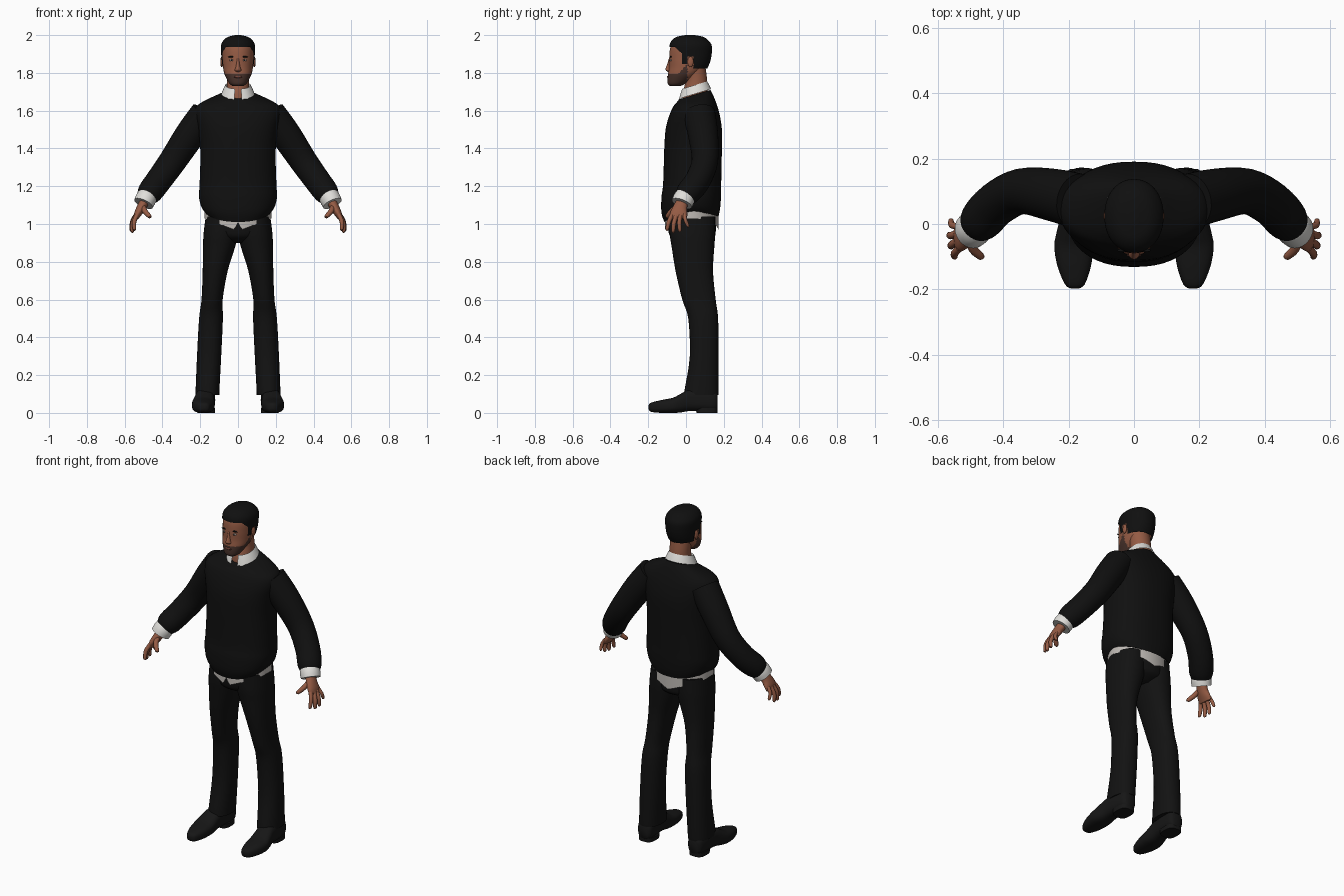
import bpy, bmesh, math
from mathutils import Vector

if "Cube" in bpy.data.objects:
    bpy.data.objects.remove(bpy.data.objects["Cube"])

def material(name, r, g, b):
    m = bpy.data.materials.new(name)
    m.diffuse_color = (r, g, b, 1)
    m.use_nodes = True
    m.node_tree.nodes["Principled BSDF"].inputs["Base Color"].default_value = m.diffuse_color
    return m

SKIN = material("warm skin", .30, .105, .058)
HAIR = material("black hair", .005, .005, .005)
BEARD = material("beard brown", .065, .032, .024)
KNIT = material("black knit", .005, .005, .005)
CLOTH = material("trouser black", .006, .006, .006)
LEATHER = material("shoe black", .008, .008, .008)
WHITE = material("shirt white", .74, .73, .70)
GREY = material("shirt tail grey", .52, .49, .46)
EYE = material("eye white", .45, .40, .37)
LIP = material("lip brown", .16, .055, .04)

def spline(pts, n):
    """Smooth curve through tuples of any length."""
    p = [pts[0]] + list(pts) + [pts[-1]]
    out = []
    for i in range(1, len(p) - 2):
        for k in range(n):
            t = k / n
            out.append([.5 * (2*b + (c-a)*t + (2*a-5*b+4*c-d)*t*t + (3*b-a-3*c+d)*t**3)
                        for a, b, c, d in zip(p[i-1], p[i], p[i+1], p[i+2])])
    return out + [list(pts[-1])]

def build(name, rows, mats, mirror=False, closed=True, caps=True, rule=None, keep=None):
    """Skin rows of points into one object, or a left/right pair."""
    for sx, label in ((1, "left_"), (-1, "right_")) if mirror else ((1, ""),):
        bm = bmesh.new()
        vs = [[bm.verts.new((p[0] * sx, p[1], p[2])) for p in row] for row in rows]
        n = len(rows[0])
        for a, b in zip(vs, vs[1:]):
            for i in range(n if closed else n - 1):
                j = (i + 1) % n
                bm.faces.new((a[i], a[j], b[j], b[i]))
        if caps:
            bm.faces.new(vs[0])
            bm.faces.new(vs[-1])
        bmesh.ops.recalc_face_normals(bm, faces=bm.faces)
        if keep:
            bad = [f for f in bm.faces if not keep(f.calc_center_median())]
            bmesh.ops.delete(bm, geom=bad, context='FACES')
        if rule:
            for f in bm.faces:
                f.material_index = rule(f.calc_center_median())
        me = bpy.data.meshes.new(label + name)
        bm.to_mesh(me)
        bm.free()
        for m in mats:
            me.materials.append(m)
        me.shade_smooth()
        me.set_sharp_from_angle(angle=math.radians(50))
        bpy.context.collection.objects.link(bpy.data.objects.new(label + name, me))

def loft(name, rings, mats, n=32, steps=4, power=2.0, axis='z', **kw):
    """Rings: position, centre x, low, high, half width, tilt, sag."""
    rows = []
    for z, cx, lo, hi, rx, tilt, sag in spline([tuple(r) + (0,) * (7 - len(r)) for r in rings], steps):
        row = []
        for i in range(n):
            a = 2 * math.pi * i / n
            c, s = math.cos(a), math.sin(a)
            u = math.copysign(abs(c) ** (2 / power), c)
            v = math.copysign(abs(s) ** (2 / power), s)
            x, w = cx + rx * u, (lo + hi) / 2 + (hi - lo) / 2 * v
            h = z + tilt * v * (hi - lo) / 2 - sag * v * v
            row.append((x, w, h) if axis == 'z' else (x, h, w))
        rows.append(row)
    build(name, rows, mats, **kw)

def tube(name, pts, mats, n=20, steps=4, **kw):
    """Points: x, y, z, thickness, depth; rings follow the path."""
    p = spline(pts, steps)
    rows = []
    for i, q in enumerate(p):
        t = (Vector(p[min(i+1, len(p)-1)][:3]) - Vector(p[max(i-1, 0)][:3])).normalized()
        e1 = Vector((0, 1, 0)).cross(t).normalized()
        e2 = t.cross(e1)
        rows.append([Vector(q[:3]) + e1 * q[3] * math.cos(2*math.pi*k/n)
                     + e2 * q[4] * math.sin(2*math.pi*k/n) for k in range(n)])
    build(name, rows, mats, **kw)

def blob(name, c, r, mat, mirror=False):
    """Small ellipsoid."""
    rows = [[(c[0] + r[0]*math.sin(t)*math.cos(a), c[1] + r[1]*math.sin(t)*math.sin(a), c[2] + r[2]*math.cos(t))
             for a in (2*math.pi*k/16 for k in range(16))]
            for t in (math.pi*(.03 + .94*i/10) for i in range(11))]
    build(name, rows, [mat], mirror=mirror)

# Sweater body
loft("sweater", [(1.06, 0, -.115, .172, .172, .1, .035), (1.09, 0, -.13, .18, .194, .06, .02),
                 (1.14, 0, -.13, .185, .206), (1.2, 0, -.122, .186, .204), (1.3, 0, -.118, .188, .2),
                 (1.4, 0, -.115, .19, .2), (1.5, 0, -.108, .19, .212), (1.57, 0, -.09, .18, .228),
                 (1.62, 0, -.068, .167, .222), (1.655, 0, -.05, .15, .17, .12),
                 (1.685, 0, -.037, .13, .088, .3)], [KNIT], n=48, power=2.3)

# Sleeves, cuffs
tube("sleeve", [(.172, .07, 1.585, .08, .085), (.252, .09, 1.475, .08, .08), (.345, .1, 1.335, .073, .07),
                (.42, .062, 1.23, .069, .068), (.466, .014, 1.168, .066, .066), (.484, -.006, 1.138, .052, .054)],
     [KNIT], n=28, mirror=True)
tube("cuff", [(.47, .01, 1.165, .048, .05), (.487, -.01, 1.135, .055, .057), (.5, -.022, 1.108, .053, .056)],
     [WHITE], n=28, mirror=True)

# Hands
tube("palm", [(.492, -.016, 1.125, .026, .03), (.513, -.032, 1.085, .024, .038),
              (.53, -.038, 1.055, .02, .046), (.541, -.04, 1.03, .013, .044)], [SKIN], mirror=True)
for name, a, b, r in (("index_finger", (.534, -.073, 1.05), (.549, -.1, .972), .0115),
                      ("middle_finger", (.54, -.052, 1.045), (.56, -.068, .962), .012),
                      ("ring_finger", (.542, -.03, 1.045), (.564, -.033, .966), .0115),
                      ("little_finger", (.54, -.008, 1.05), (.56, .01, .99), .01),
                      ("thumb", (.502, -.045, 1.092), (.468, -.1, 1.04), .014)):
    mid = [(p + q) / 2 + d for p, q, d in zip(a, b, (.008, -.004, .002))]
    end = [q + (q - p) * .06 for p, q in zip(a, b)]
    tube(name, [(*a, r, r), (*mid, r, r), (*b, r*.8, r*.8), (*end, r*.3, r*.3)], [SKIN], n=12, steps=3, mirror=True)

# Shirt tail: longest at front and back, notched at the middle front
rows = []
for v in range(7):
    row = []
    for i in range(96):
        a = 2 * math.pi * i / 96
        x, y = .178 * math.sin(a), .03 - .142 * math.cos(a)
        low = 1.03 - .068 * (1 - abs(x) / .178)
        if y < 0 and abs(x) < .02:
            low += .045 * (1 - abs(x) / .02)
        row.append((x, y, 1.085 + (low - 1.085) * v / 6))
    rows.append(row)
build("shirt_tail", rows, [GREY], caps=False)

# Trousers
loft("trouser_seat", [(.9, 0, -.03, .1, .06), (.93, 0, -.08, .15, .135), (.97, 0, -.095, .158, .168),
                      (1.03, 0, -.1, .16, .172), (1.08, 0, -.1, .16, .17)], [CLOTH], n=40)
loft("trouser_leg", [(.095, .162, -.01, .172, .063), (.13, .161, -.006, .173, .063), (.3, .153, .02, .172, .064),
                     (.5, .143, .012, .17, .063), (.6, .137, -.02, .157, .056), (.75, .121, -.055, .143, .066),
                     (.88, .1, -.076, .15, .085), (.95, .091, -.087, .155, .091), (1.04, .086, -.09, .155, .085)],
     [CLOTH], power=2.2, mirror=True)

# Shoes
loft("shoe", [(-.198, .181, .02, .04, .01), (-.185, .181, .006, .054, .03), (-.13, .183, 0, .068, .051),
              (-.07, .184, 0, .08, .06), (-.03, .181, .002, .1, .057), (.02, .176, .01, .125, .051),
              (.09, .171, .01, .13, .05), (.15, .167, .01, .12, .045), (.168, .166, .02, .1, .03)],
     [LEATHER], power=2.7, axis='y', mirror=True)
loft("shoe_heel", [(0, .168, .055, .166, .046), (.025, .168, .052, .167, .047)], [LEATHER], steps=1,
     power=3, mirror=True)

# Neck
loft("neck", [(1.65, 0, -.02, .115, .06), (1.7, 0, -.016, .114, .059), (1.76, 0, -.002, .112, .058),
              (1.81, 0, -.01, .106, .06), (1.85, 0, -.01, .1, .06)], [SKIN])

# Collar with an open front and two points
rows = []
for r, z, drop in ((.06, 1.70, 0), (.067, 1.735, 0), (.077, 1.715, .3), (.088, 1.688, 1)):
    row = []
    for i in range(49):
        a = .24 + (2 * math.pi - .48) * i / 48
        edge = min(a, 2 * math.pi - a) - .24
        y = -r * math.cos(a)
        row.append((r * math.sin(a), .045 + y, z + .3 * y - .018 * drop * math.exp(-(edge / .3) ** 2)))
    rows.append(row)
build("collar", rows, [WHITE], closed=False, caps=False)

# Head, with beard along the jaw
def beard(c):
    line = 1.797 + max(0, c.y + .04) * 1.0
    return 1 if c.z < line and c.y < .008 else 0

loft("head", [(1.73, 0, -.085, -.03, .028), (1.742, 0, -.096, -.005, .044), (1.765, 0, -.098, .03, .058),
              (1.795, 0, -.095, .07, .072), (1.83, 0, -.09, .1, .079), (1.875, 0, -.089, .118, .083),
              (1.93, 0, -.084, .124, .083), (1.965, 0, -.066, .108, .068), (1.985, 0, -.03, .07, .035)],
     [SKIN, BEARD], n=72, steps=7, power=2.1, rule=beard)

# Hair cap: straight fringe, sideburns, lower at the nape
def hairline(c):
    if c.y < -.055:
        return c.z > 1.934
    if c.y < -.02:
        return c.z > 1.934 - (c.y + .055) * .9
    if c.y < .005:
        return c.z > 1.845
    if c.y < .04:
        return c.z > 1.885
    return c.z > 1.822

loft("hair", [(1.8, 0, -.075, .1, .072), (1.83, 0, -.08, .116, .081), (1.86, 0, -.085, .128, .086),
              (1.9, 0, -.088, .136, .089), (1.945, 0, -.087, .136, .09), (1.972, 0, -.075, .118, .077),
              (1.991, 0, -.048, .09, .052), (2.0, 0, -.005, .045, .015)],
     [HAIR], n=96, steps=9, power=2.1, keep=hairline)

# Face details
loft("nose", [(1.806, 0, -.098, -.07, .012), (1.814, 0, -.107, -.07, .018), (1.824, 0, -.108, -.07, .014),
              (1.85, 0, -.098, -.07, .009), (1.88, 0, -.09, -.07, .007)], [SKIN], n=16)
blob("ear", (.086, .024, 1.858), (.008, .016, .028), SKIN, True)
blob("eye", (.033, -.08, 1.867), (.013, .006, .0055), EYE, True)
blob("iris", (.033, -.0845, 1.867), (.005, .0025, .005), HAIR, True)
blob("eyebrow", (.034, -.081, 1.885), (.018, .005, .004), HAIR, True)
blob("lips", (0, -.095, 1.779), (.022, .006, .006), LIP)
